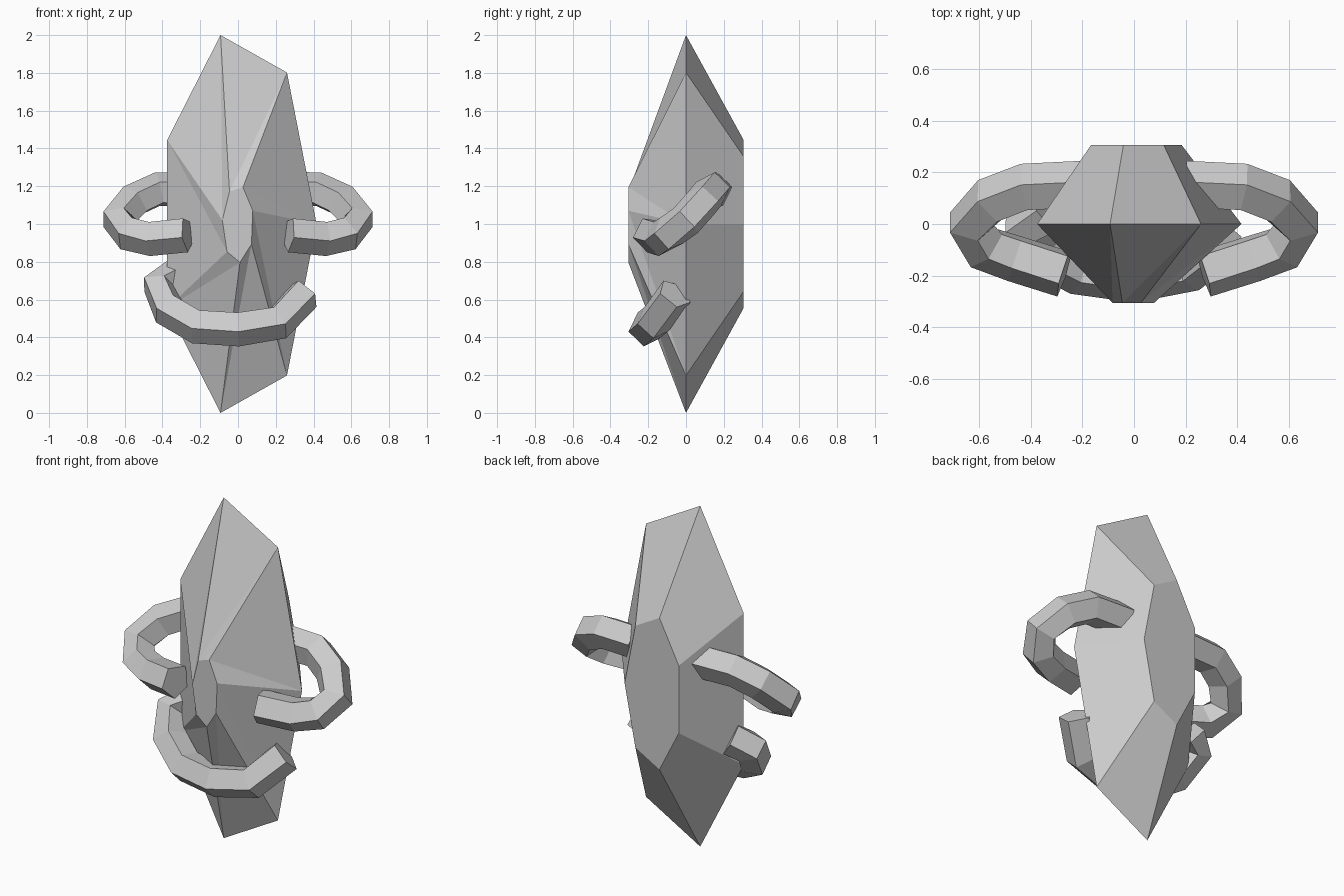
import bpy, bmesh
from math import cos, sin, pi, radians
from mathutils import Vector

cube = bpy.data.objects.get("Cube")
if cube:
    bpy.data.objects.remove(cube)

stone = bpy.data.materials.new("stone_grey")
stone.use_nodes = True
GREY = (0.6, 0.6, 0.6, 1)
stone.diffuse_color = GREY
stone.node_tree.nodes["Principled BSDF"].inputs["Base Color"].default_value = GREY


def finish(bm, name):
    bmesh.ops.recalc_face_normals(bm, faces=bm.faces)
    mesh = bpy.data.meshes.new(name)
    bm.to_mesh(mesh)
    bm.free()
    mesh.materials.append(stone)
    obj = bpy.data.objects.new(name, mesh)
    bpy.context.collection.objects.link(obj)
    return obj


def crystal():
    """Seven-sided gem: wide girdle, flat back facet, small twisted front facet."""
    bm = bmesh.new()
    sides = 7

    def ring(y, scale, twist=0):
        angles = [2 * pi * i / sides + radians(twist) for i in range(sides)]
        return [bm.verts.new((0.416 * scale * cos(a), y, 1 + 1.0257 * scale * sin(a)))
                for a in angles]

    front, girdle, back = ring(-0.305, 0.2, 20), ring(0, 1), ring(0.305, 0.445)
    for i in range(sides):
        j = (i + 1) % sides
        bm.faces.new((girdle[i], girdle[j], back[j], back[i]))
        # the twisted front sides fold along their long diagonal
        bm.faces.new((girdle[i], front[j], girdle[j]))
        bm.faces.new((girdle[i], front[i], front[j]))
    bm.faces.new(front)
    bm.faces.new(back)
    return finish(bm, "crystal")


def tube(name, path, radius=0.096, sides=5):
    """Five-sided bar swept along a path, flat face outward, ridge inward."""
    bm = bmesh.new()
    pts = [Vector(p) for p in path]
    plane_normal = Vector((0, -0.72, 0.69))
    rings = []
    for i, p in enumerate(pts):
        tangent = (pts[min(i + 1, len(pts) - 1)] - pts[max(i - 1, 0)]).normalized()
        inward = tangent.cross(plane_normal).normalized()
        across = inward.cross(tangent)
        rings.append([bm.verts.new(p + radius * (cos(a) * inward + sin(a) * across))
                      for a in (2 * pi * k / sides for k in range(sides))])
    for a, b in zip(rings, rings[1:]):
        for k in range(sides):
            m = (k + 1) % sides
            bm.faces.new((a[k], a[m], b[m], b[k]))
    bm.faces.new(rings[0])
    bm.faces.new(rings[-1])
    return finish(bm, name)


crystal()

# Side hooks, from the back of the crystal round to the front
hook = [(0.2, 0.15, 1.18), (0.42, 0.14, 1.18), (0.55, 0.09, 1.12), (0.635, 0, 1.02),
        (0.575, -0.09, 0.95), (0.46, -0.13, 0.925), (0.27, -0.19, 0.945)]
tube("left_hook", hook)
tube("right_hook", [(-x, y, z) for x, y, z in reversed(hook)])

# Lower front hook
tube("lower_hook", [(0.35, -0.06, 0.63), (0.21, -0.17, 0.48), (0, -0.21, 0.447),
                    (-0.215, -0.18, 0.46), (-0.37, -0.1, 0.55), (-0.42, 0, 0.67),
                    (-0.33, 0.05, 0.72)])
